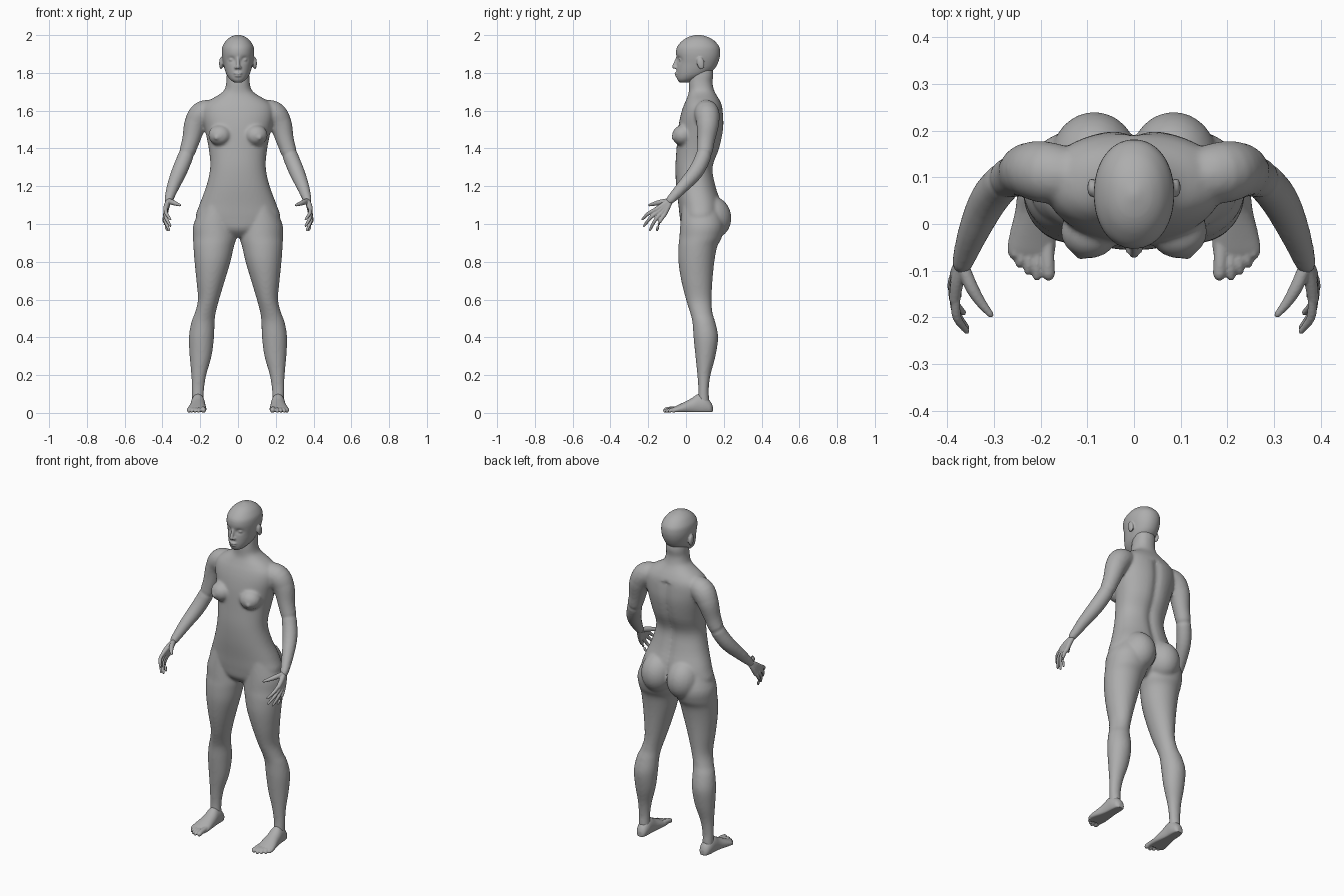
import bpy, bmesh, math
from mathutils import Vector, Matrix

skin = bpy.data.materials.new("plain_grey")
skin.diffuse_color = (0.42, 0.42, 0.42, 1)


def dense(rows, k=4):
    """Catmull-Rom interpolation through rows of numbers."""
    out = []
    for i in range(len(rows) - 1):
        a, b, c, d = (rows[max(0, min(len(rows) - 1, i + o))] for o in (-1, 0, 1, 2))
        for j in range(k):
            t = j / k
            out.append([0.5 * (2 * q + (r - p) * t + (2 * p - 5 * q + 4 * r - s) * t * t
                               + (3 * q - p - 3 * r + s) * t ** 3)
                        for p, q, r, s in zip(a, b, c, d)])
    return out + [list(rows[-1])]


def loft(bm, rings):
    """Skin a list of point rings and close both ends."""
    vs = [[bm.verts.new(p) for p in r] for r in rings]
    n = len(vs[0])
    for a, b in zip(vs, vs[1:]):
        for i in range(n):
            bm.faces.new((a[i], a[(i + 1) % n], b[(i + 1) % n], b[i]))
    bm.faces.new(vs[0][::-1])
    bm.faces.new(vs[-1])


def stack(bm, rows, shape=None, n=40, power=0.9):
    """Horizontal rounded sections: z, x min, x max, y front, y back."""
    rings = []
    for z, x0, x1, yf, yb in dense(rows):
        ring = []
        for i in range(n):
            a = math.tau * i / n
            c, s = math.cos(a), math.sin(a)
            p = Vector(((x0 + x1) / 2 + (x1 - x0) / 2 * math.copysign(abs(c) ** power, c),
                        (yf + yb) / 2 + (yb - yf) / 2 * math.copysign(abs(s) ** power, s), z))
            if shape:
                p.y += shape(p, s)
            ring.append(p)
        rings.append(ring)
    loft(bm, rings)


def tube(bm, rows, n=16, k=4):
    """Round tube with domed ends: x, y, z, radius."""
    pts = dense(rows, k)
    first, last = Vector(pts[0][:3]), Vector(pts[-1][:3])
    d0 = (first - Vector(pts[1][:3])).normalized()
    d1 = (last - Vector(pts[-2][:3])).normalized()
    r0, r1 = pts[0][3], pts[-1][3]
    dome = ((0.95, 0.15), (0.8, 0.5), (0.65, 0.7), (0.5, 0.87), (0.2, 0.98))
    dome = dome[1::2] + dome[4:]
    pts = ([[*(first + d0 * r0 * h), r0 * w] for w, h in dome[::-1]] + pts
           + [[*(last + d1 * r1 * h), r1 * w] for w, h in dome])
    rings = []
    for i, p in enumerate(pts):
        t = Vector(pts[min(i + 1, len(pts) - 1)][:3]) - Vector(pts[max(i - 1, 0)][:3])
        t.normalize()
        u = t.cross(Vector((0.3, 0.2, 0.1)) if abs(t.z) > 0.9 else Vector((0, 0, 1))).normalized()
        v = t.cross(u)
        rings.append([Vector(p[:3]) + (u * math.cos(a) + v * math.sin(a)) * p[3]
                      for a in (math.tau * j / n for j in range(n))])
    loft(bm, rings)


def blob(bm, centre, radii, tilt=0):
    m = (Matrix.Translation(centre) @ Matrix.Rotation(tilt, 4, 'X')
         @ Matrix.Diagonal((*radii, 1)))
    bmesh.ops.create_uvsphere(bm, u_segments=24, v_segments=16, radius=1, matrix=m)


def finish(bm, name, voxel, smooth):
    """Mirror the part, fuse its pieces and soften the joins."""
    bmesh.ops.recalc_face_normals(bm, faces=bm.faces)
    me = bpy.data.meshes.new(name)
    bm.to_mesh(me)
    bm.free()
    me.materials.append(skin)
    ob = bpy.data.objects.new(name, me)
    bpy.context.collection.objects.link(ob)
    ob.modifiers.new("mirror", 'MIRROR').use_mirror_merge = False
    m = ob.modifiers.new("fuse", 'REMESH')
    m.mode, m.voxel_size, m.use_smooth_shade = 'VOXEL', voxel, True
    m = ob.modifiers.new("soften", 'SMOOTH')
    m.factor, m.iterations = 0.5, smooth


# Torso with neck, and a groove down the spine
def spine(p, s):
    if s < 0 or p.z > 1.62:
        return 0
    return -0.014 * math.exp(-(p.x / 0.025) ** 2)


bm = bmesh.new()
torso = [(.93, .05, .02, .12), (.97, .16, -.02, .16), (1.03, .222, -.032, .185),
         (1.1, .205, -.04, .19), (1.2, .168, -.052, .16), (1.3, .147, -.056, .145),
         (1.4, .155, -.05, .18), (1.5, .175, -.042, .2), (1.57, .19, -.03, .2),
         (1.62, .185, -.015, .193), (1.655, .15, .0, .178), (1.685, .1, .012, .16),
         (1.71, .072, .015, .148), (1.75, .062, .015, .14), (1.79, .06, .02, .145),
         (1.83, .055, .03, .14)]
stack(bm, [(z, -w, w, f, b) for z, w, f, b in torso], spine)
# Buttocks and breasts
blob(bm, (.085, .135, 1.035), (.095, .105, .115), 0.2)
blob(bm, (.095, -.016, 1.47), (.062, .058, .055), 0.35)
blob(bm, (.115, -.068, 1.457), (.011, .012, .011))
# Legs
stack(bm, [(1.1, .04, .19, -.02, .17), (1.0, .01, .235, -.03, .2), (.93, .008, .238, -.035, .19),
           (.88, .022, .236, -.04, .165), (.8, .04, .23, -.04, .15), (.7, .07, .22, -.025, .14),
           (.6, .1, .212, 0, .135), (.53, .118, .228, .022, .14), (.48, .124, .247, .034, .155),
           (.4, .127, .26, .04, .17), (.3, .14, .256, .05, .156), (.2, .168, .247, .06, .13),
           (.12, .18, .245, .065, .12), (.05, .182, .243, .06, .125)], power=1)
# Arms
tube(bm, [(.11, .1, 1.6, .055), (.185, .11, 1.587, .066), (.225, .115, 1.53, .06),
          (.25, .105, 1.44, .047), (.277, .092, 1.36, .042), (.312, .05, 1.275, .041),
          (.345, -.02, 1.195, .033), (.368, -.085, 1.125, .023)], n=24)
finish(bm, "body", 0.008, 6)


# Head with eye sockets pressed in
def sockets(p, s):
    if s > 0:
        return 0
    return 0.014 * math.exp(-((abs(p.x) - .034) / .017) ** 2 - ((p.z - 1.87) / .013) ** 2)


bm = bmesh.new()
skull = [(1.75, .022, -.035, .02), (1.765, .042, -.046, .06), (1.79, .06, -.05, .115),
         (1.82, .071, -.05, .15), (1.85, .078, -.048, .168), (1.88, .084, -.05, .178),
         (1.91, .086, -.053, .181), (1.94, .082, -.046, .175), (1.97, .064, -.02, .15),
         (1.988, .043, .008, .121), (1.997, .023, .035, .094), (2.002, .006, .058, .07)]
stack(bm, [(z, -w, w, f, b) for z, w, f, b in skull], sockets, n=72, power=.95)
# Eyes, nose, lips and ears
blob(bm, (.034, -.025, 1.869), (.015, .014, .009))
tube(bm, [(0, -.045, 1.88, .008), (0, -.055, 1.855, .009), (0, -.063, 1.832, .011)])
blob(bm, (.011, -.052, 1.828), (.009, .012, .008))
blob(bm, (0, -.05, 1.797), (.023, .011, .006))
blob(bm, (0, -.049, 1.785), (.019, .01, .006))
blob(bm, (.09, .078, 1.85), (.01, .02, .033), 0.2)
finish(bm, "head", 0.005, 3)

# Hands: palm, four fingers and thumb
bm = bmesh.new()
for dy, dz in ((-.016, .01), (-.006, .003), (.004, -.004), (.014, -.01)):
    tube(bm, [(.365, -.08, 1.128, .014), (.378, -.11 + dy * .8, 1.092 + dz * .8, .014),
              (.384, -.138 + dy * 1.5, 1.06 + dz * 1.5, .012)])
fingers = [((.382, -.163, 1.076), (.358, -.23, 1.025)), ((.385, -.15, 1.064), (.358, -.222, .99)),
           ((.387, -.135, 1.053), (.365, -.19, .969)), ((.387, -.118, 1.045), (.374, -.153, .968))]
for base, tip in fingers:
    b, t = Vector(base), Vector(tip)
    mid = (b + t) / 2 + Vector((.009, -.004, .004))
    tube(bm, [(*b, .0105), (*mid, .0095), (*t, .0065)])
tube(bm, [(.365, -.095, 1.122, .014), (.348, -.135, 1.115, .014),
          (.328, -.168, 1.107, .011), (.307, -.194, 1.1, .007)])
finish(bm, "hands", 0.0032, 3)

# Feet: sole and instep sections from heel to ball, then toes
bm = bmesh.new()
rings = []
for y, cx, w, h in dense([(.142, .209, .014, .035), (.13, .21, .028, .06), (.1, .211, .036, .09),
                          (.065, .212, .038, .1), (.025, .213, .042, .075), (-.025, .217, .05, .05),
                          (-.06, .22, .051, .033), (-.078, .217, .042, .022)]):
    rings.append([Vector((cx + w * math.cos(a), y,
                          max(.004, h * .42 + h * .58 * math.sin(a))))
                  for a in (math.tau * i / 32 for i in range(32))])
loft(bm, rings)
toes = [(.186, .183, -.107, .0145), (.207, .208, -.112, .0095), (.223, .227, -.101, .009),
        (.238, .245, -.086, .009), (.25, .259, -.066, .009)]
for x0, x1, y, r in toes:
    tube(bm, [(x0, -.03, .022, r), (x0 * .5 + x1 * .5, y * .5 - .03, .019, r), (x1, y, r, r)])
finish(bm, "feet", 0.004, 3)
